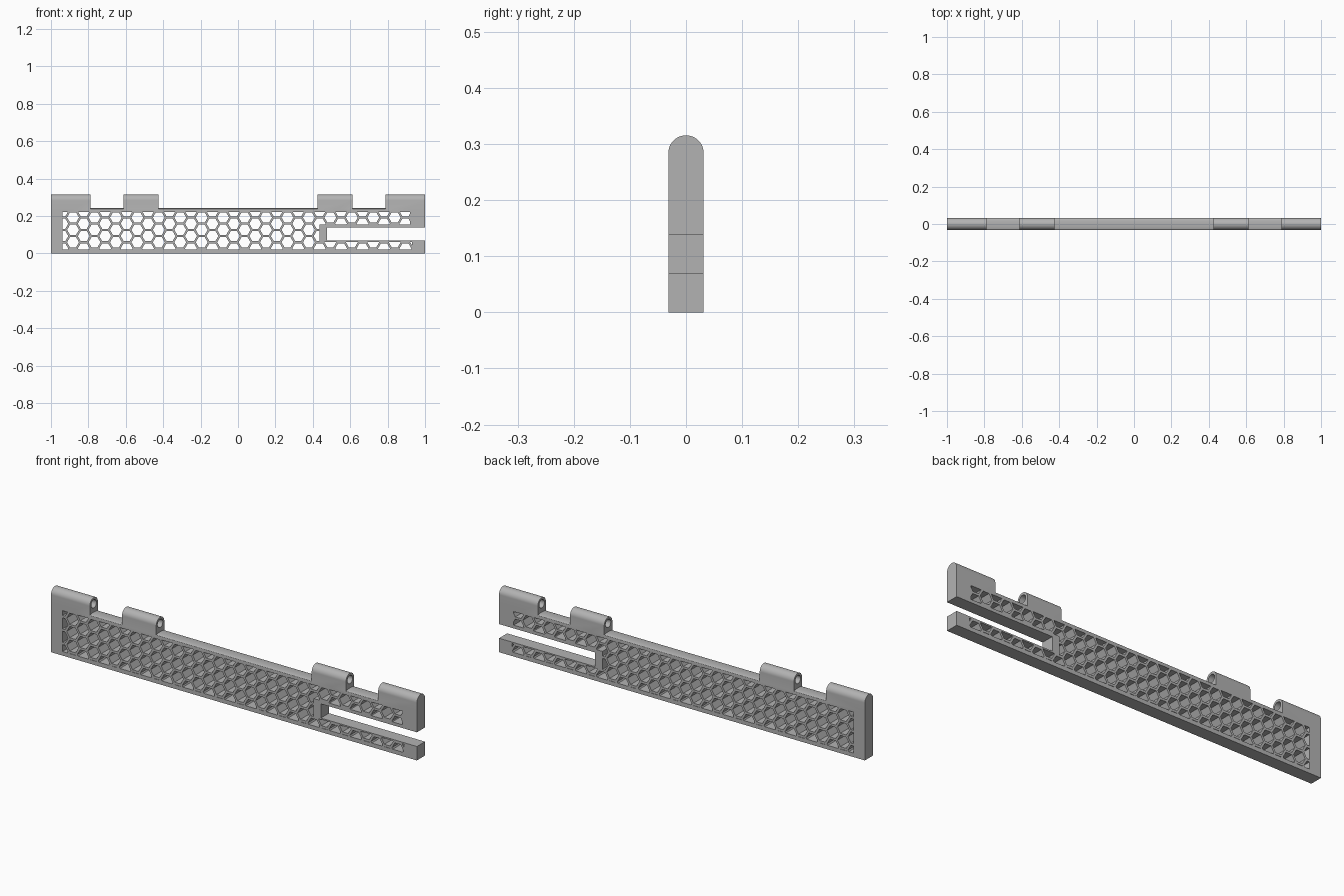
import bpy, bmesh, math

if "Cube" in bpy.data.objects:
    bpy.data.objects.remove(bpy.data.objects["Cube"])

HALF_D = 0.0315      # half thickness of the panel
PIN_Z = 0.284        # hinge axis height

grey = bpy.data.materials.new("light grey")
grey.diffuse_color = (0.45, 0.45, 0.45, 1)
grey.use_nodes = True
grey.node_tree.nodes["Principled BSDF"].inputs["Base Color"].default_value = grey.diffuse_color


def add_prism(bm, pts, axis, a, b):
    """Extrude a profile along x (points are y,z) or y (points are x,z)."""
    place = (lambda p, t: (t, p[0], p[1])) if axis == 'x' else (lambda p, t: (p[0], t, p[1]))
    lo = [bm.verts.new(place(p, a)) for p in pts]
    hi = [bm.verts.new(place(p, b)) for p in pts]
    bm.faces.new(lo)
    bm.faces.new(hi[::-1])
    for i in range(len(pts)):
        j = (i + 1) % len(pts)
        bm.faces.new((lo[i], hi[i], hi[j], lo[j]))


def make(name, prisms):
    bm = bmesh.new()
    for p in prisms:
        add_prism(bm, *p)
    bmesh.ops.recalc_face_normals(bm, faces=bm.faces)
    me = bpy.data.meshes.new(name)
    bm.to_mesh(me)
    bm.free()
    me.materials.append(grey)
    ob = bpy.data.objects.new(name, me)
    bpy.context.collection.objects.link(ob)
    return ob


def combine(target, tool, op):
    """Apply a boolean and remove the tool."""
    m = target.modifiers.new(op.lower(), 'BOOLEAN')
    m.operation, m.object, m.solver = op, tool, 'EXACT'
    bpy.context.view_layer.objects.active = target
    bpy.ops.object.modifier_apply(modifier=m.name)
    bpy.data.objects.remove(tool)


def rect(x0, x1, z0, z1):
    return [(x0, z0), (x1, z0), (x1, z1), (x0, z1)]


def arch(z0, z1, rise, n=24):
    """Upright profile with a round top of the given rise."""
    top = [(HALF_D * math.cos(math.pi * i / n), z1 + rise * math.sin(math.pi * i / n))
           for i in range(n + 1)]
    return [(-HALF_D, z0), (HALF_D, z0)] + top


# Panel with a softly crowned top edge
panel = make("hinged_panel", [(arch(0, 0.237, 0.006), 'x', -1, 1)])

# Hinge knuckles, mirrored in pairs
spans = [(0.425, 0.612), (0.788, 1.0)]
for s in (-1, 1):
    for a, b in spans:
        x0, x1 = sorted((s * a, s * b))
        combine(panel, make("knuckle", [(arch(0.2, PIN_Z, HALF_D), 'x', x0, x1)]), 'UNION')

# Pin bore, blind at the outer ends
circle = [(0.02 * math.cos(math.tau * i / 32), PIN_Z + 0.02 * math.sin(math.tau * i / 32))
          for i in range(32)]
combine(panel, make("pin_bore", [(circle, 'x', -0.95, 0.95)]), 'DIFFERENCE')

# Open slot at the right end
combine(panel, make("slot", [(rect(0.475, 1.1, 0.069, 0.139), 'y', -0.1, 0.1)]), 'DIFFERENCE')

# Honeycomb holes trimmed to the window around the slot
PITCH, R = 0.0662, 0.0318
cells = []
for c in range(-1, 34):
    x = -0.882 + c * PITCH * math.sqrt(3) / 2
    for r in range(-1, 5):
        z = 0.060 + (r - 0.5 * (c % 2)) * PITCH
        hexagon = [(x + R * math.cos(math.tau * k / 6), z + R * math.sin(math.tau * k / 6))
                   for k in range(6)]
        cells.append((hexagon, 'y', -0.08, 0.08))
holes = make("honeycomb_holes", cells)
window = [(-0.937, 0.02), (0.93, 0.02), (0.93, 0.062), (0.435, 0.062),
          (0.435, 0.155), (0.92, 0.155), (0.92, 0.222), (-0.937, 0.222)]
combine(holes, make("window", [(window, 'y', -0.06, 0.06)]), 'INTERSECT')
combine(panel, holes, 'DIFFERENCE')

# Smooth the rounded parts, keep the edges crisp
bpy.ops.object.select_all(action='DESELECT')
panel.select_set(True)
bpy.context.view_layer.objects.active = panel
bpy.ops.object.shade_smooth_by_angle(angle=math.radians(30))
